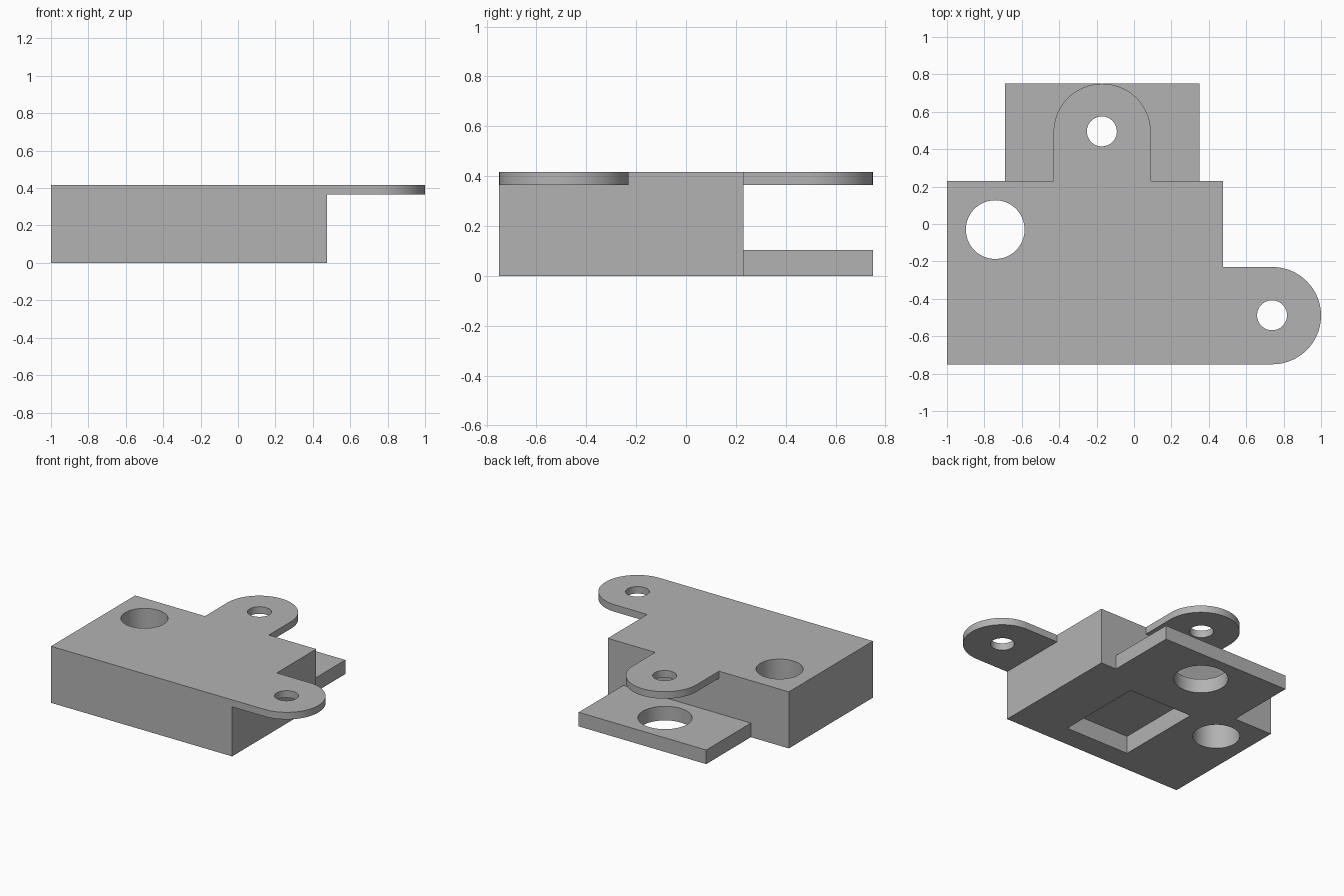
import bpy, bmesh, math

if "Cube" in bpy.data.objects:
    bpy.data.objects.remove(bpy.data.objects["Cube"])

H = 0.417            # overall height
TAB_Z = 0.365        # underside of the thin tabs
R = 0.26             # rounded tab radius

grey = bpy.data.materials.new("plain grey")
grey.diffuse_color = (0.45, 0.45, 0.45, 1)
grey.use_nodes = True
grey.node_tree.nodes["Principled BSDF"].inputs["Base Color"].default_value = grey.diffuse_color


def prism(name, outline, z0, z1):
    """Extrude a flat outline from z0 to z1."""
    bm = bmesh.new()
    face = bm.faces.new([bm.verts.new((x, y, z0)) for x, y in outline])
    up = bmesh.ops.extrude_face_region(bm, geom=[face])["geom"]
    for v in up:
        if isinstance(v, bmesh.types.BMVert):
            v.co.z = z1
    bmesh.ops.recalc_face_normals(bm, faces=bm.faces)
    mesh = bpy.data.meshes.new(name)
    bm.to_mesh(mesh)
    bm.free()
    mesh.materials.append(grey)
    ob = bpy.data.objects.new(name, mesh)
    bpy.context.collection.objects.link(ob)
    return ob


def rect(x0, x1, y0, y1):
    return [(x0, y0), (x1, y0), (x1, y1), (x0, y1)]


def arc(cx, cy, r, start, sweep, n):
    return [(cx + r * math.cos(math.radians(start + sweep * i / n)),
             cy + r * math.sin(math.radians(start + sweep * i / n))) for i in range(n + 1)]


def circle(cx, cy, r, n=64):
    return arc(cx, cy, r, 0, 360, n)[:-1]


def combine(target, part, operation):
    """Merge or cut a part and discard it."""
    mod = target.modifiers.new(operation, 'BOOLEAN')
    mod.operation, mod.object, mod.solver = operation, part, 'EXACT'
    bpy.context.view_layer.update()
    mesh = bpy.data.meshes.new_from_object(target.evaluated_get(bpy.context.evaluated_depsgraph_get()))
    target.modifiers.clear()
    target.data = mesh
    bpy.data.objects.remove(part)


# Main block
body = prism("mounting_bracket", rect(-1, 0.477, -0.75, 0.23), 0, H)

# Rounded tabs and lower rear plate
side_tab = [(0.3, -0.23), (0.3, -0.75)] + arc(0.74, -0.49, R, -90, 180, 48)
rear_tab = [(-0.43, 0.1), (0.09, 0.1)] + arc(-0.17, 0.49, R, 0, 180, 48)
combine(body, prism("side_tab", side_tab, TAB_Z, H), 'UNION')
combine(body, prism("rear_tab", rear_tab, TAB_Z, H), 'UNION')
combine(body, prism("lower_plate", rect(-0.69, 0.35, 0.1, 0.75), 0, 0.104), 'UNION')

# Holes: block, side tab, rear tab, lower plate
for x, y, r, z0, z1 in [(-0.742, -0.03, 0.157, -0.1, 0.6), (0.738, -0.488, 0.08, 0.3, 0.6),
                        (-0.172, 0.495, 0.08, 0.3, 0.6), (-0.172, 0.49, 0.181, -0.1, 0.2)]:
    combine(body, prism("hole_cutter", circle(x, y, r), z0, z1), 'DIFFERENCE')

# Rectangular pocket in the underside
combine(body, prism("pocket_cutter", rect(-0.43, 0.09, -0.585, 0.072), -0.1, 0.13), 'DIFFERENCE')

# Smooth the curved walls, keep corners sharp
bpy.context.view_layer.objects.active = body
body.select_set(True)
bpy.ops.object.shade_smooth_by_angle(angle=math.radians(30))
